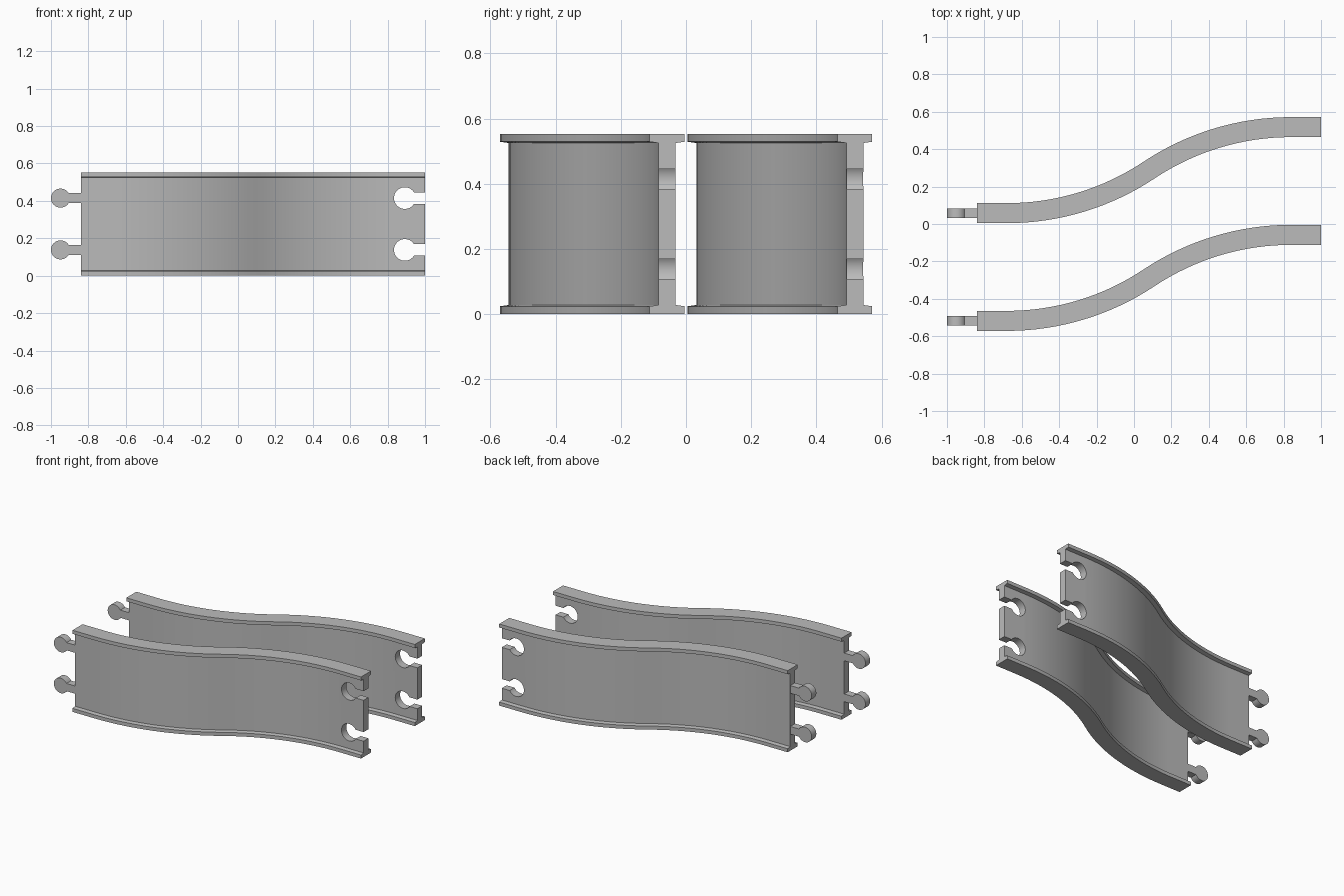
import bpy, bmesh, math

if "Cube" in bpy.data.objects:
    bpy.data.objects.remove(bpy.data.objects["Cube"])

H = 0.553                 # rail height
FLANGE, WEB = 0.0535, 0.026   # half widths
X_ENDS = (-0.84, 1.0)     # rail ends
ARC = (-0.68, 0.84)       # curved stretch
DY = 0.46                 # sideways shift of the curve
PEG_Z = (0.138, 0.415)

grey = bpy.data.materials.new("grey")
grey.diffuse_color = (0.5, 0.5, 0.5, 1)
grey.use_nodes = True
grey.node_tree.nodes["Principled BSDF"].inputs["Base Color"].default_value = grey.diffuse_color


def finish(bm, name):
    bmesh.ops.recalc_face_normals(bm, faces=bm.faces)
    me = bpy.data.meshes.new(name)
    bm.to_mesh(me)
    bm.free()
    me.materials.append(grey)
    ob = bpy.data.objects.new(name, me)
    bpy.context.collection.objects.link(ob)
    return ob


def select(ob):
    bpy.ops.object.select_all(action='DESELECT')
    ob.select_set(True)
    bpy.context.view_layer.objects.active = ob


def smooth(ob):
    select(ob)
    bpy.ops.object.shade_smooth_by_angle(angle=math.radians(30))


def s_path(y0, n=16):
    """Two opposite tangent arcs between straight ends: (x, y, heading)."""
    half = (ARC[1] - ARC[0]) / 2
    top = 2 * math.atan(DY / 2 / half)
    r = half / math.sin(top)
    pts = [(X_ENDS[0], y0, 0)]
    for i in range(n + 1):
        a = top * i / n
        pts.append((ARC[0] + r * math.sin(a), y0 + r * (1 - math.cos(a)), a))
    for i in range(n - 1, -1, -1):
        a = top * i / n
        pts.append((ARC[1] - r * math.sin(a), y0 + DY - r * (1 - math.cos(a)), a))
    pts.append((X_ENDS[1], y0 + DY, 0))
    return pts


def rail(name, y0):
    # I-beam section, mirrored left to right
    side = [(FLANGE, 0), (FLANGE, 0.024), (WEB, 0.028),
            (WEB, H - 0.028), (FLANGE, H - 0.024), (FLANGE, H)]
    section = side + [(-u, z) for u, z in reversed(side)]
    bm = bmesh.new()
    rings = [[bm.verts.new((x - u * math.sin(a), y + u * math.cos(a), z))
              for u, z in section] for x, y, a in s_path(y0)]
    k = len(section)
    for r0, r1 in zip(rings, rings[1:]):
        for i in range(k):
            j = (i + 1) % k
            bm.faces.new((r0[i], r0[j], r1[j], r1[i]))
    bm.faces.new(rings[0])
    bm.faces.new(rings[-1])
    return finish(bm, name)


def keyhole(name, cx, z, y, r, neck, x_end, depth, n=28):
    """Round head with a straight neck reaching x_end, extruded along y."""
    a0 = math.asin(neck / r)
    pts = [(cx + r * math.cos(a), z + r * math.sin(a))
           for a in (a0 + (2 * math.pi - 2 * a0) * i / n for i in range(n + 1))]
    pts += [(x_end, z - neck), (x_end, z + neck)]
    bm = bmesh.new()
    f = bm.faces.new([bm.verts.new((px, y - depth, pz)) for px, pz in pts])
    new = bmesh.ops.extrude_face_region(bm, geom=[f])['geom']
    bmesh.ops.translate(bm, vec=(0, 2 * depth, 0),
                        verts=[v for v in new if isinstance(v, bmesh.types.BMVert)])
    return finish(bm, name)


for label, y0 in (("front", -0.518), ("back", 0.058)):
    body = rail(label + "_rail", y0)
    for i, z in enumerate(PEG_Z):
        # socket cut in the right end
        cut = keyhole("socket_cutter", 0.892, z, y0 + DY, 0.058, 0.031, 1.1, 0.1)
        cut.hide_render = True
        select(body)
        mod = body.modifiers.new("socket", 'BOOLEAN')
        mod.operation = 'DIFFERENCE'
        mod.solver = 'EXACT'
        mod.object = cut
        bpy.ops.object.modifier_apply(modifier=mod.name)
        bpy.data.objects.remove(cut)
        # connector peg on the left end
        smooth(keyhole(f"{label}_peg_{i + 1}", -0.949, z, y0, 0.051, 0.026, -0.835, 0.025))
    smooth(body)
